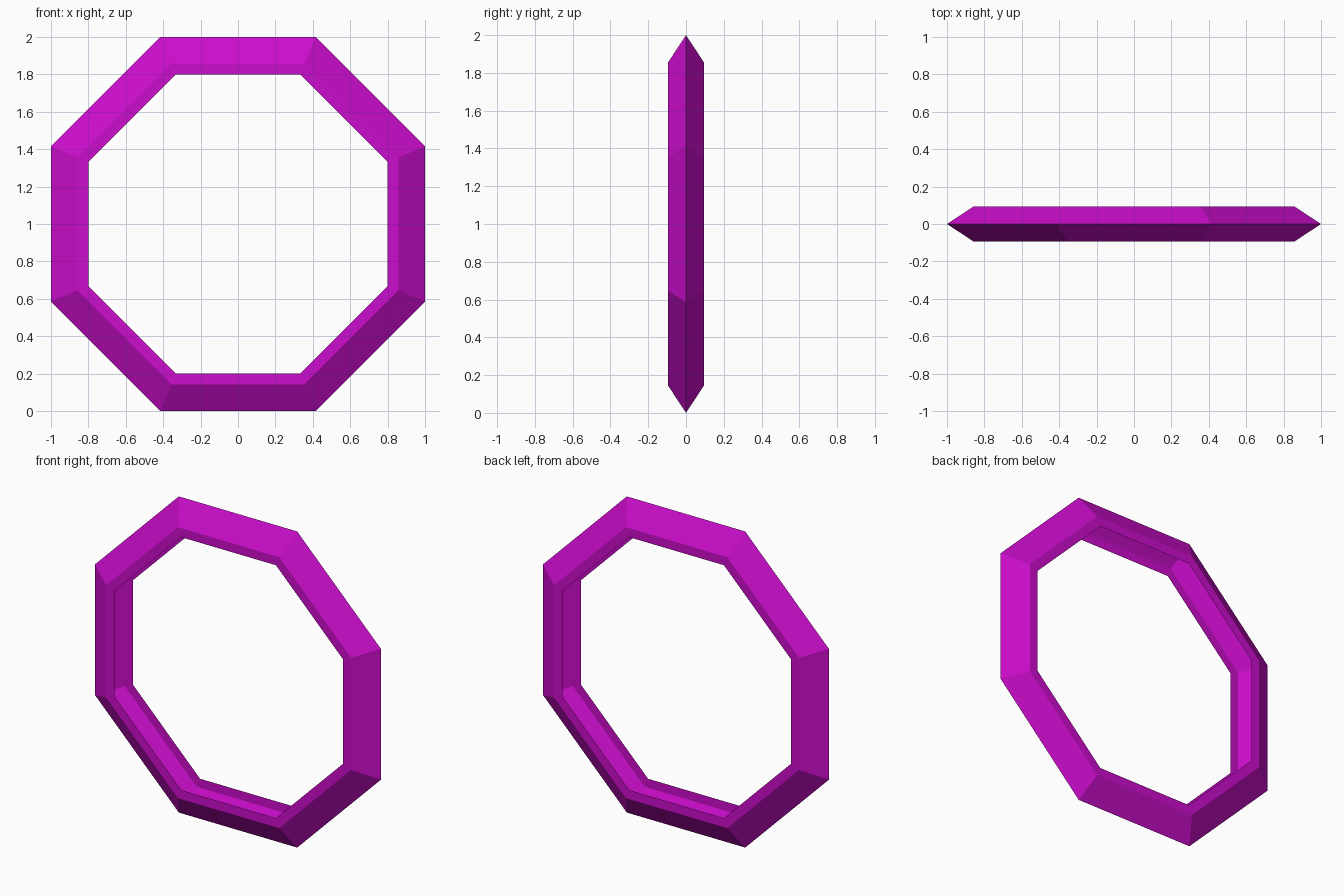
import bpy, bmesh, math

if "Cube" in bpy.data.objects:
    bpy.data.objects.remove(bpy.data.objects["Cube"])

SIDES = 8
# Open channel section as (apothem, y): front lip, ridge, back lip
PROFILE = [(0.80, -0.094), (0.857, -0.094), (1.0, 0.0), (0.857, 0.094), (0.80, 0.094)]

# Octagonal ring, hollow on its inner side
bm = bmesh.new()
rings = []
for k in range(SIDES):
    a = math.tau * (k + 0.5) / SIDES
    c = 1 / math.cos(math.pi / SIDES)
    rings.append([bm.verts.new((r * c * math.cos(a), y, 1 + r * c * math.sin(a)))
                  for r, y in PROFILE])
for k in range(SIDES):
    p, q = rings[k], rings[(k + 1) % SIDES]
    for j in range(len(PROFILE) - 1):
        bm.faces.new((p[j], p[j + 1], q[j + 1], q[j]))

# Point the faces outward, away from the channel's hollow
bm.normal_update()
ridge = next(f for f in bm.faces if rings[0][2] in f.verts)
mid = ridge.calc_center_median()
mid.z -= 1
if ridge.normal.dot(mid) < 0:
    bmesh.ops.reverse_faces(bm, faces=bm.faces[:])

mesh = bpy.data.meshes.new("octagonal_ring")
bm.to_mesh(mesh)
bm.free()
ring = bpy.data.objects.new("octagonal_ring", mesh)
bpy.context.collection.objects.link(ring)

# Magenta paint
paint = bpy.data.materials.new("magenta")
paint.diffuse_color = (0.6, 0.004, 0.6, 1)
paint.use_nodes = True
paint.node_tree.nodes["Principled BSDF"].inputs["Base Color"].default_value = paint.diffuse_color
mesh.materials.append(paint)
